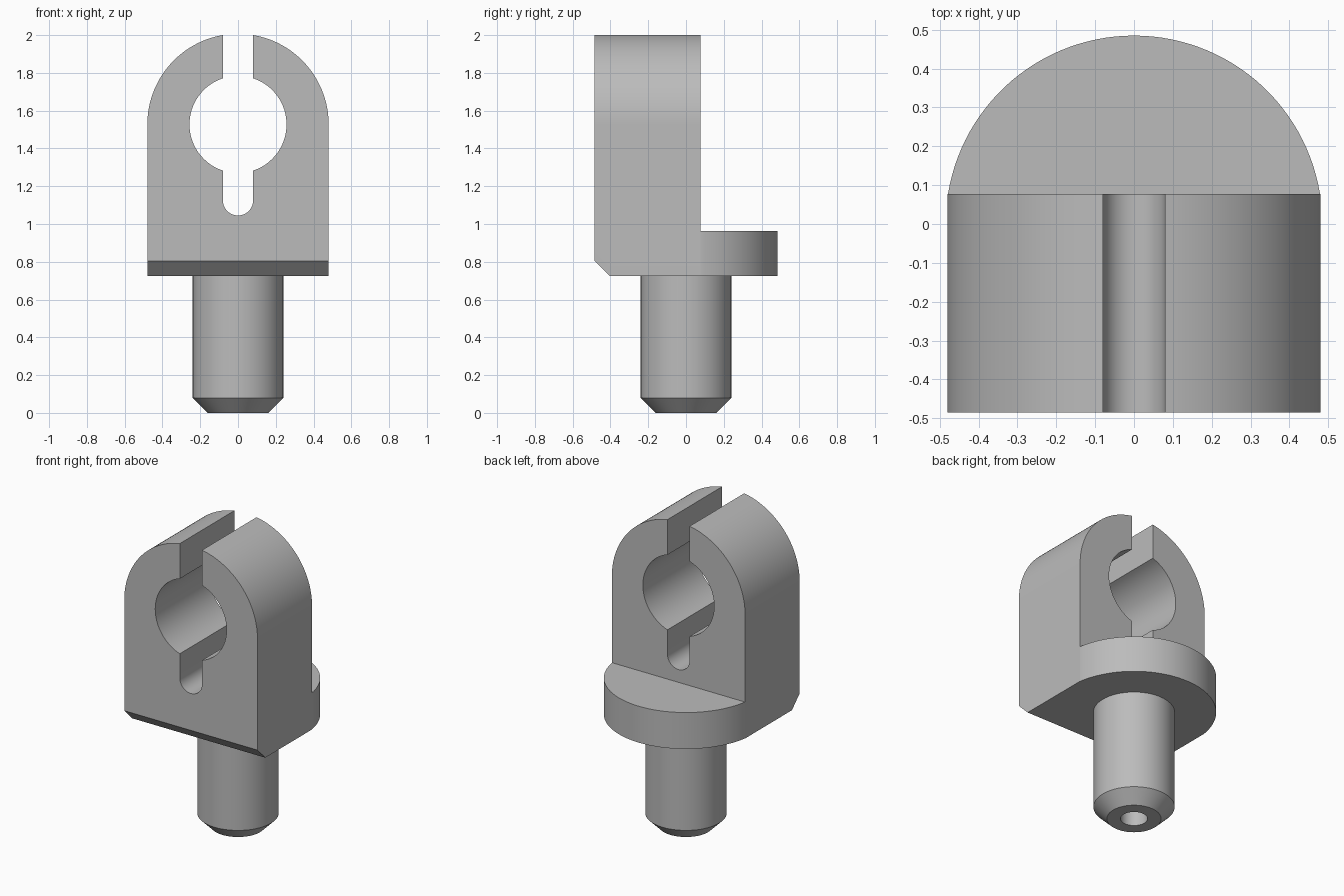
import bpy, bmesh
from math import acos, asin, cos, sin, pi, radians
from mathutils import Vector

if "Cube" in bpy.data.objects:
    bpy.data.objects.remove(bpy.data.objects["Cube"])

HALF, FRONT, BACK = 0.48, -0.485, 0.077    # block half width and depth limits
BASE, PLATE_TOP = 0.725, 0.962             # block underside, rear plate top
EYE_Z, EYE_R = 1.527, 0.257                # clamp bore
SLOT, SLOT_Z = 0.08, 1.125                 # slot half width, rounded slot end
CHAMFER = 0.08

metal = bpy.data.materials.new("plain grey metal")
metal.use_nodes = True
GREY = (0.5, 0.5, 0.5, 1)
metal.diffuse_color = GREY
metal.node_tree.nodes["Principled BSDF"].inputs["Base Color"].default_value = GREY


def arc(cx, cy, r, a, b, n):
    return [(cx + r * cos(a + (b - a) * i / n), cy + r * sin(a + (b - a) * i / n))
            for i in range(n + 1)]


def finish(bm, name):
    bmesh.ops.recalc_face_normals(bm, faces=bm.faces)
    mesh = bpy.data.meshes.new(name)
    bm.to_mesh(mesh)
    bm.free()
    mesh.materials.append(metal)
    obj = bpy.data.objects.new(name, mesh)
    bpy.context.collection.objects.link(obj)
    return obj


def prism(points, shift):
    bm = bmesh.new()
    face = bm.faces.new([bm.verts.new(p) for p in points])
    top = bmesh.ops.extrude_face_region(bm, geom=[face])["geom"]
    bmesh.ops.translate(bm, vec=Vector(shift),
                        verts=[v for v in top if isinstance(v, bmesh.types.BMVert)])
    return bm


def activate(obj):
    bpy.ops.object.select_all(action='DESELECT')
    obj.select_set(True)
    bpy.context.view_layer.objects.active = obj


# Block: arched outline with open bore and rounded slot, mirrored in x
outer, inner = acos(SLOT / HALF), acos(SLOT / EYE_R)
half = ([(HALF, BASE)] + arc(0, EYE_Z, HALF, 0, outer, 32)
        + arc(0, EYE_Z, EYE_R, inner, -inner, 32)
        + arc(0, SLOT_Z, SLOT, 0, -pi / 2, 10))
outline = half + [(-x, z) for x, z in reversed(half[:-1])]
bm = prism([(x, FRONT, z) for x, z in outline], (0, BACK - FRONT, 0))
edge = [e for e in bm.edges
        if all(abs(v.co.y - FRONT) < 1e-4 and abs(v.co.z - BASE) < 1e-4 for v in e.verts)]
bmesh.ops.bevel(bm, geom=edge, offset=CHAMFER, segments=1, affect='EDGES')
block = finish(bm, "clamp_block")

# Rounded rear plate, merged into the block
start = asin(BACK / -FRONT)
plan = arc(0, 0, -FRONT, start, pi - start, 56) + [(-0.46, 0), (0.46, 0)]
plate = finish(prism([(x, y, BASE) for x, y in plan], (0, 0, PLATE_TOP - BASE)), "rear_plate")
activate(block)
union = block.modifiers.new("join_plate", 'BOOLEAN')
union.operation, union.solver, union.object = 'UNION', 'EXACT', plate
bpy.ops.object.modifier_apply(modifier=union.name)
bpy.data.objects.remove(plate)

# Stem: turned profile with chamfered tip and blind centre hole
profile = [(0.24, BASE), (0.24, CHAMFER), (0.16, 0), (0.08, 0), (0.08, 0.45), (0, 0.45)]
bm = bmesh.new()
verts = [bm.verts.new((r, 0, z)) for r, z in profile]
edges = [bm.edges.new(pair) for pair in zip(verts, verts[1:])]
bmesh.ops.spin(bm, geom=verts + edges, cent=(0, 0, 0), axis=(0, 0, 1),
               angle=2 * pi, steps=64, use_duplicate=False)
bmesh.ops.remove_doubles(bm, verts=bm.verts, dist=1e-4)
stem = finish(bm, "stem")

for obj in (block, stem):
    activate(obj)
    bpy.ops.object.shade_smooth_by_angle(angle=radians(30))
